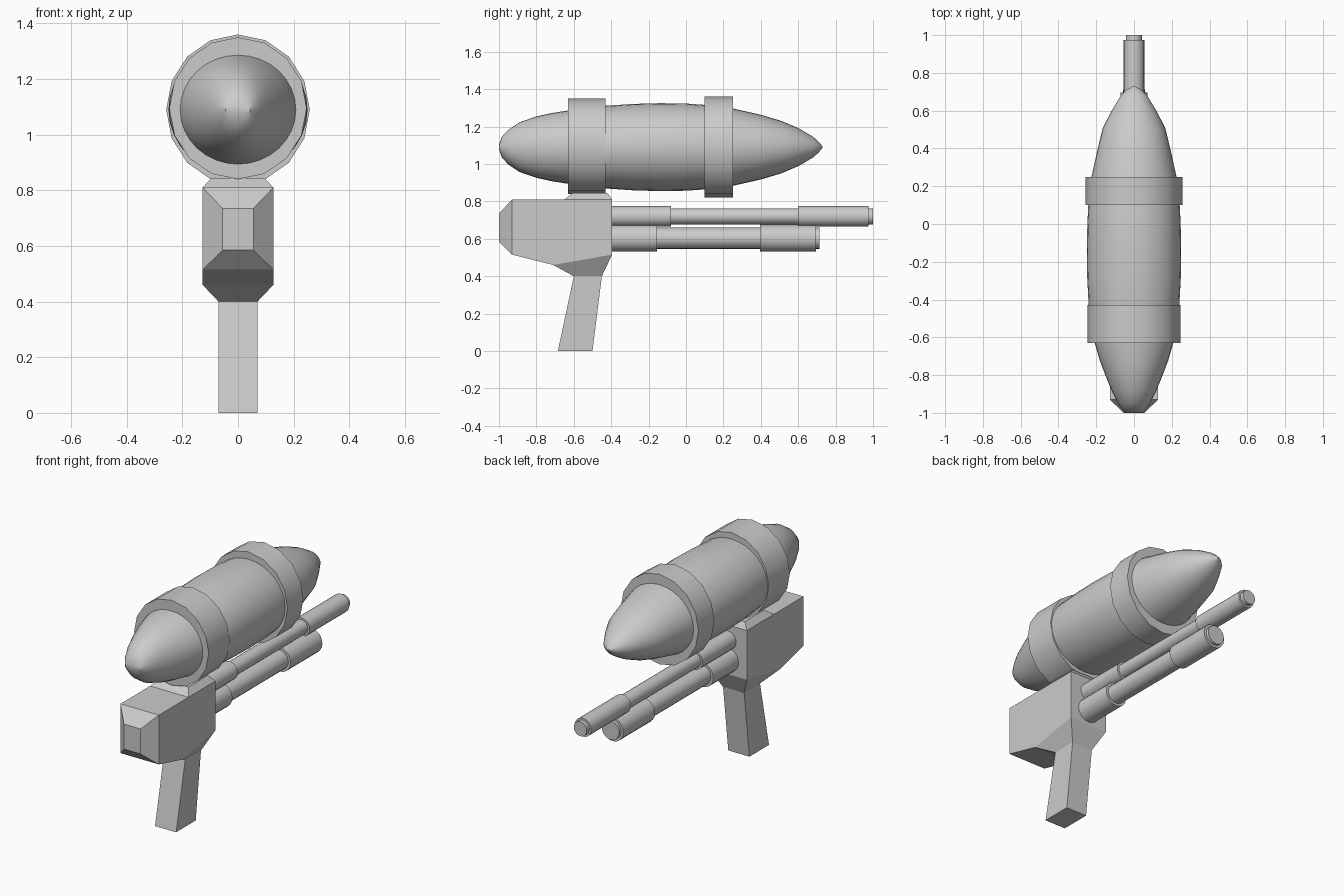
import bpy, bmesh
from math import sin, cos, pi

if "Cube" in bpy.data.objects:
    bpy.data.objects.remove(bpy.data.objects["Cube"])


def finish(bm, name, smooth=None):
    bmesh.ops.recalc_face_normals(bm, faces=bm.faces)
    mesh = bpy.data.meshes.new(name)
    bm.to_mesh(mesh)
    bm.free()
    obj = bpy.data.objects.new(name, mesh)
    bpy.context.collection.objects.link(obj)
    if smooth:
        bpy.ops.object.select_all(action='DESELECT')
        obj.select_set(True)
        bpy.context.view_layer.objects.active = obj
        bpy.ops.object.shade_smooth_by_angle(angle=smooth)
    return obj


def loft(loops):
    """Bridge equal-sized point loops and cap both ends."""
    bm = bmesh.new()
    rings = [[bm.verts.new(p) for p in loop] for loop in loops]
    for a, b in zip(rings, rings[1:]):
        for i in range(len(a)):
            j = (i + 1) % len(a)
            bm.faces.new((a[i], a[j], b[j], b[i]))
    bm.faces.new(rings[0])
    bm.faces.new(rings[-1])
    return bm


def tube(name, z, sections, sides):
    """Elliptical lathe along y; sections are (y, x radius, z radius)."""
    angles = [2 * pi * i / sides for i in range(sides)]
    bm = loft([[(rx * sin(a), y, z + rz * cos(a)) for a in angles]
               for y, rx, rz in sections])
    return finish(bm, name, pi / 6)


def rect(y, w, low, high):
    return [(-w, y, low), (w, y, low), (w, y, high), (-w, y, high)]


# Water tank, slightly wider than tall
tube("tank", 1.09, [
    (-1.0, .045, .012), (-.985, .06, .055), (-.95, .084, .093),
    (-.89, .115, .133), (-.8, .152, .164), (-.72, .182, .182),
    (-.63, .208, .196), (-.43, .24, .221), (-.28, .248, .231),
    (-.14, .25, .235), (0, .247, .233), (.1, .242, .226), (.25, .225, .207),
    (.4, .192, .173), (.51, .165, .14), (.6, .118, .102), (.68, .07, .055),
    (.71, .04, .028), (.73, .004, .004)], 32)

# Bands around the tank
tube("rear_band", 1.095, [(-.63, .247, .255), (-.43, .247, .255)], 16)
tube("front_band", 1.09, [(.10, .258, .27), (.25, .258, .27)], 16)

# Receiver body, with the grip extruded from its lower face
bm = loft([rect(-1, .055, .585, .735), rect(-.93, .127, .515, .81),
           rect(-.71, .127, .46, .81), rect(-.395, .127, .515, .81)])
bm.normal_update()
face = min(bm.faces, key=lambda f: abs(f.calc_center_median().y + .5525)
           + abs(f.calc_center_median().z - .4875))
for back, front, w, z in [(-.60, -.45, .07, .40), (-.685, -.50, .07, 0)]:
    mid = face.calc_center_median().y
    new = bmesh.ops.extrude_face_region(bm, geom=[face])["geom"]
    if face.is_valid:
        bm.faces.remove(face)
    face = next(g for g in new if isinstance(g, bmesh.types.BMFace))
    for v in face.verts:
        v.co = (w if v.co.x > 0 else -w, front if v.co.y > mid else back, z)
finish(bm, "receiver_and_grip")

# Saddle between receiver and tank
finish(loft([
    [(-.127, -.65, .81), (.127, -.65, .81), (.127, -.395, .81), (-.127, -.395, .81)],
    [(-.095, -.605, .845), (.095, -.605, .845), (.095, -.42, .845), (-.095, -.42, .845)],
]), "saddle")

# Stepped barrel and pump tube: thick base, thin rod, thick sleeve, tip
for name, z, thick, thin, ys in [
        ("upper_barrel", .72, .055, .043, (-.40, -.08, .60, .975, 1.0)),
        ("lower_pump", .603, .072, .057, (-.40, -.155, .395, .695, .713))]:
    radii = (thick, thin, thick, thin)
    sections = []
    for y0, y1, r in zip(ys, ys[1:], radii):
        sections += [(y0, r, r), (y1, r, r)]
    tube(name, z, sections, 20)
